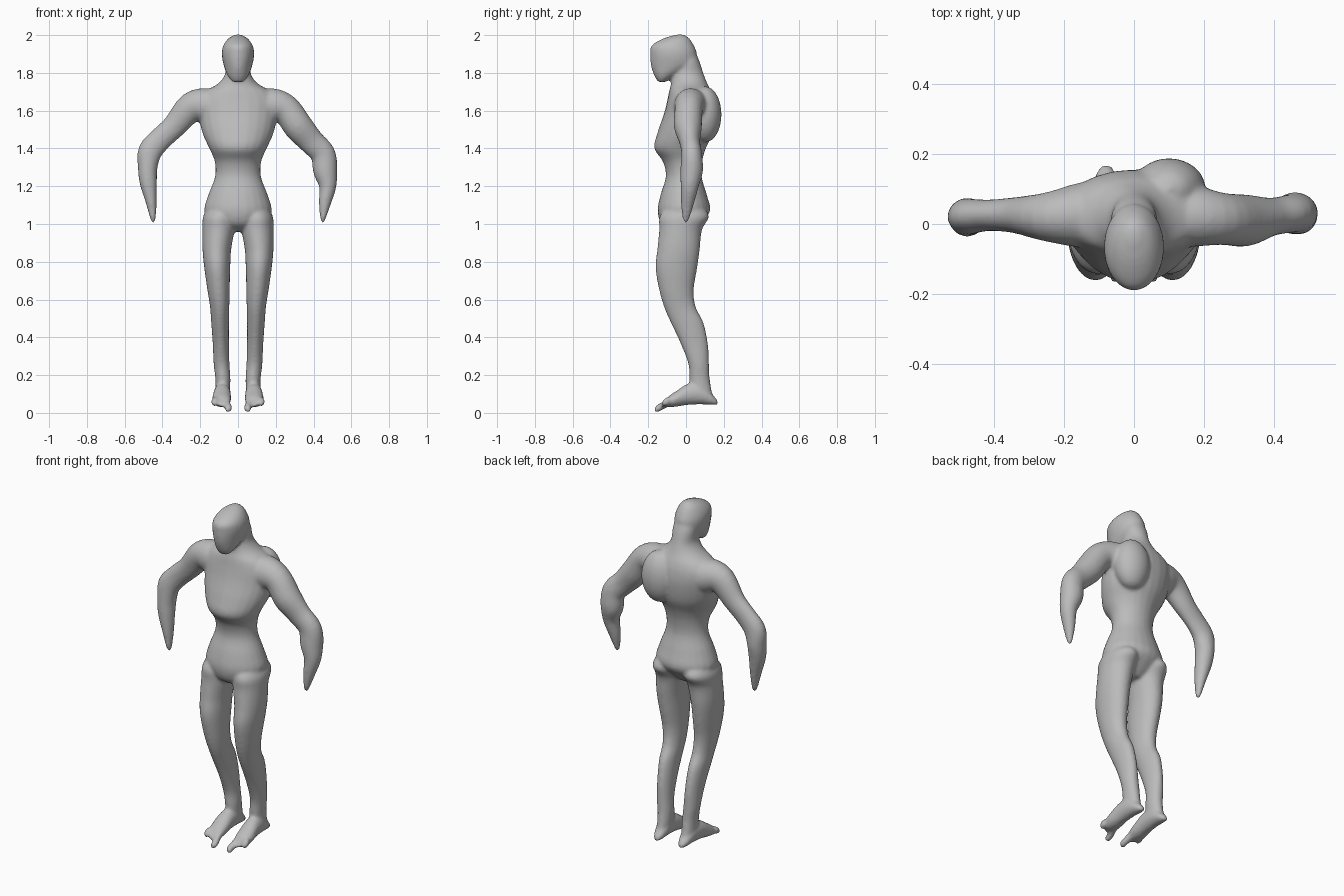
import bpy, bmesh, math
from mathutils import Vector

X, Y, Z = Vector((1, 0, 0)), Vector((0, 1, 0)), Vector((0, 0, 1))
SIDES, STEPS = 24, 4
bm = bmesh.new()


def spline(rows):
    """Catmull-Rom interpolation of rows of numbers."""
    out = []
    for i in range(len(rows) - 1):
        a, b, c, d = (rows[max(0, min(len(rows) - 1, i + k))] for k in (-1, 0, 1, 2))
        for s in range(STEPS):
            t = s / STEPS
            out.append([q + 0.5 * t * (r - p + t * (2 * p - 5 * q + 4 * r - w + t * (3 * (q - r) + w - p)))
                        for p, q, r, w in zip(a, b, c, d)])
    return out + [list(rows[-1])]


def loft(rows, axes):
    """Closed tube through rows of (x, y, z, radius_u, radius_v)."""
    rows = spline(rows)
    rings = []
    for i, r in enumerate(rows):
        c = Vector(r[:3])
        tangent = Vector(rows[min(i + 1, len(rows) - 1)][:3]) - Vector(rows[max(i - 1, 0)][:3])
        u, v = axes(tangent.normalized())
        rings.append([bm.verts.new(c + u * max(r[3], .003) * math.cos(a) + v * max(r[4], .003) * math.sin(a))
                      for a in (2 * math.pi * k / SIDES for k in range(SIDES))])
    faces = [bm.faces.new(rings[0]), bm.faces.new(rings[-1])]
    for p, q in zip(rings, rings[1:]):
        faces += [bm.faces.new((p[k], p[(k + 1) % SIDES], q[(k + 1) % SIDES], q[k])) for k in range(SIDES)]
    bmesh.ops.recalc_face_normals(bm, faces=faces)


def column(rows, x=0):
    """Upright tube from rows of (z, centre x, half width, front y, back y)."""
    loft([(x + cx, (f + b) / 2, z, w, (b - f) / 2) for z, cx, w, f, b in rows], lambda t: (X, Y))


def arm(rows):
    loft(rows, lambda t: (t.cross(Y).normalized(), Y))


# Torso and neck
column([(.96, 0, .06, -.07, .03), (1.0, 0, .13, -.13, .075), (1.07, 0, .178, -.15, .128),
        (1.155, 0, .157, -.135, .11), (1.25, 0, .122, -.107, .083), (1.33, 0, .123, -.122, .086),
        (1.40, 0, .152, -.168, .105), (1.48, 0, .188, -.152, .14), (1.58, 0, .21, -.118, .155),
        (1.65, 0, .215, -.10, .15), (1.70, 0, .18, -.09, .135), (1.74, 0, .11, -.08, .115),
        (1.79, 0, .07, -.075, .095), (1.86, 0, .065, -.05, .072), (1.92, 0, .05, -.04, .045)])

# Head
column([(1.752, 0, .03, -.148, -.108), (1.785, 0, .055, -.168, -.05), (1.84, 0, .076, -.186, .05),
        (1.90, 0, .086, -.190, .058), (1.945, 0, .078, -.182, .042), (1.982, 0, .052, -.12, .018),
        (2.003, 0, .015, -.05, -.01)])

# Raised shoulder blade on one side
loft([(.1, .10, 1.58 + .15 * math.sin(a), .105 * math.cos(a), .088 * math.cos(a))
      for a in (math.radians(d) for d in (-88, -60, -30, 0, 30, 60, 88))], lambda t: (X, Y))

# Arms
arm([(-.08, .03, 1.60, .09, .10), (-.17, .025, 1.625, .095, .09), (-.25, .02, 1.615, .08, .07),
     (-.335, .025, 1.52, .064, .052), (-.41, .025, 1.45, .062, .045), (-.465, .022, 1.385, .064, .05),
     (-.478, .02, 1.30, .052, .054), (-.475, .012, 1.22, .046, .048), (-.46, .005, 1.12, .03, .035),
     (-.45, 0, 1.03, .015, .018), (-.449, 0, 1.005, .005, .006)])
arm([(.08, .03, 1.60, .09, .10), (.17, .025, 1.625, .095, .09), (.25, .015, 1.61, .078, .075),
     (.32, .01, 1.515, .078, .074), (.39, .02, 1.435, .068, .055), (.45, .03, 1.37, .066, .055),
     (.462, .03, 1.28, .064, .06), (.475, .02, 1.20, .046, .048), (.46, .008, 1.11, .032, .035),
     (.45, 0, 1.03, .015, .018), (.449, 0, 1.005, .005, .006)])

for s in (-1, 1):
    # Leg
    column([(1.10, s * .09, .06, -.09, .08), (1.04, s * .1, .085, -.14, .122), (.97, s * .103, .085, -.142, .085),
            (.865, s * .112, .076, -.152, .073), (.77, s * .11, .069, -.162, .06), (.65, s * .103, .059, -.142, .041),
            (.56, s * .097, .051, -.116, .052), (.48, s * .095, .047, -.082, .092), (.37, s * .091, .043, -.03, .116),
            (.26, s * .087, .042, .012, .122), (.18, s * .08, .040, .018, .126), (.09, s * .08, .036, .02, .14),
            (.06, s * .08, .025, .03, .14)])
    # Foot
    loft([(s * .08, .17, .052, .012, .01), (s * .08, .14, .07, .03, .028), (s * .082, .08, .10, .042, .055),
          (s * .084, .01, .098, .046, .056), (s * .086, -.05, .075, .05, .042), (s * .085, -.09, .06, .046, .03),
          (s * .08, -.11, .05, .03, .016)], lambda t: (X, Z))
    # Toes
    for x, y, z, r in ((.052, -.168, .018, .017), (.088, -.13, .042, .014), (.122, -.128, .05, .018)):
        loft([(s * .085, -.03, .07, .02, .02), (s * (x + .085) / 2, -.07, .065, .022, .022),
              (s * x, y + .03, z + .012, r * 1.15, r * 1.25), (s * x, y + .008, z + .002, r, r),
              (s * x, y, z, r * .4, r * .4)], lambda t: (X, Z))

mesh = bpy.data.meshes.new("body")
bm.to_mesh(mesh)
bm.free()
body = bpy.data.objects.new("body", mesh)
bpy.context.collection.objects.link(body)

# Fuse the parts into one soft skin
fuse = body.modifiers.new("fuse", "REMESH")
fuse.mode = "VOXEL"
fuse.voxel_size = .009
fuse.use_smooth_shade = True
soften = body.modifiers.new("soften", "SMOOTH")
soften.factor = .5
soften.iterations = 6

skin = bpy.data.materials.new("plain grey")
skin.diffuse_color = (.5, .5, .5, 1)
mesh.materials.append(skin)
